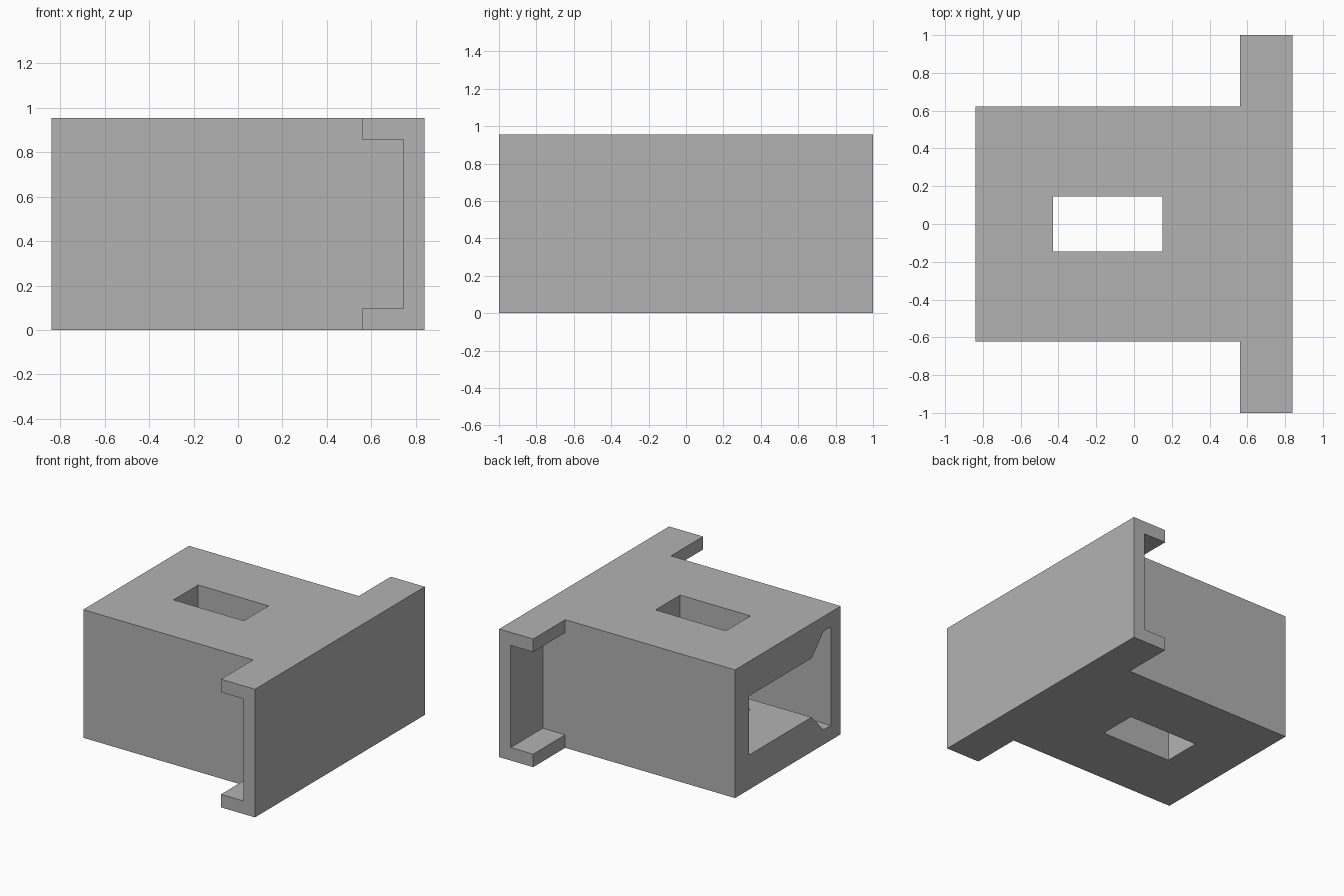
import bpy
import bmesh
from mathutils import Vector

cube = bpy.data.objects.get("Cube")
if cube:
    bpy.data.objects.remove(cube, do_unlink=True)

HEIGHT = 0.955
HALF_X = 0.84
BODY_Y = 0.6225
FLANGE_X = 0.56      # where the flange lips begin
WEB_X = 0.745        # inner face of the flange web
LIP = 0.097          # lip thickness

grey = bpy.data.materials.new("plain grey")
grey.use_nodes = True
colour = (0.448, 0.448, 0.448, 1)
grey.diffuse_color = colour
grey.node_tree.nodes["Principled BSDF"].inputs["Base Color"].default_value = colour


def prism(name, points, direction):
    """Extrude a closed outline of 3D points along a direction."""
    bm = bmesh.new()
    face = bm.faces.new([bm.verts.new(p) for p in points])
    grown = bmesh.ops.extrude_face_region(bm, geom=[face])["geom"]
    moved = [g for g in grown if isinstance(g, bmesh.types.BMVert)]
    bmesh.ops.translate(bm, verts=moved, vec=Vector(direction))
    bmesh.ops.recalc_face_normals(bm, faces=bm.faces)
    mesh = bpy.data.meshes.new(name)
    bm.to_mesh(mesh)
    bm.free()
    mesh.materials.append(grey)
    obj = bpy.data.objects.new(name, mesh)
    bpy.context.collection.objects.link(obj)
    return obj


def rectangle(x0, x1, y0, y1, z):
    return [(x0, y0, z), (x1, y0, z), (x1, y1, z), (x0, y1, z)]


def cut(target, cutter):
    """Subtract the cutter, apply the result and discard the cutter."""
    cutter.hide_render = True
    mod = target.modifiers.new("cut", "BOOLEAN")
    mod.operation = "DIFFERENCE"
    mod.solver = "EXACT"
    mod.object = cutter
    bpy.context.view_layer.objects.active = target
    bpy.ops.object.modifier_apply(modifier=mod.name)
    bpy.data.objects.remove(cutter, do_unlink=True)


# Full block, the width of the flange
housing = prism("socket_housing", rectangle(-HALF_X, HALF_X, -1, 1, 0), (0, 0, HEIGHT))

# Stepped side cuts leave the narrow body and a C-shaped flange channel
side = [(-1, -0.1), (FLANGE_X, -0.1), (FLANGE_X, LIP), (WEB_X, LIP),
        (WEB_X, HEIGHT - LIP), (FLANGE_X, HEIGHT - LIP),
        (FLANGE_X, HEIGHT + 0.1), (-1, HEIGHT + 0.1)]
for s in (-1, 1):
    cut(housing, prism("side_cutter", [(x, s * BODY_Y, z) for x, z in side], (0, s * 0.5, 0)))

# Keyed socket opening at the end, mirrored about mid height
MID = HEIGHT / 2
key = [(0.46, 0.22), (-0.28, 0.22), (-0.42, 0.367), (-0.505, 0.367)]
outline = [(y, MID + h) for y, h in key] + [(y, MID - h) for y, h in reversed(key)]
cut(housing, prism("socket_cutter", [(-1, y, z) for y, z in outline], (1 + FLANGE_X, 0, 0)))

# Window through the top and bottom walls
cut(housing, prism("window_cutter", rectangle(-0.43, 0.15, -0.145, 0.145, -0.1),
                   (0, 0, HEIGHT + 0.2)))
